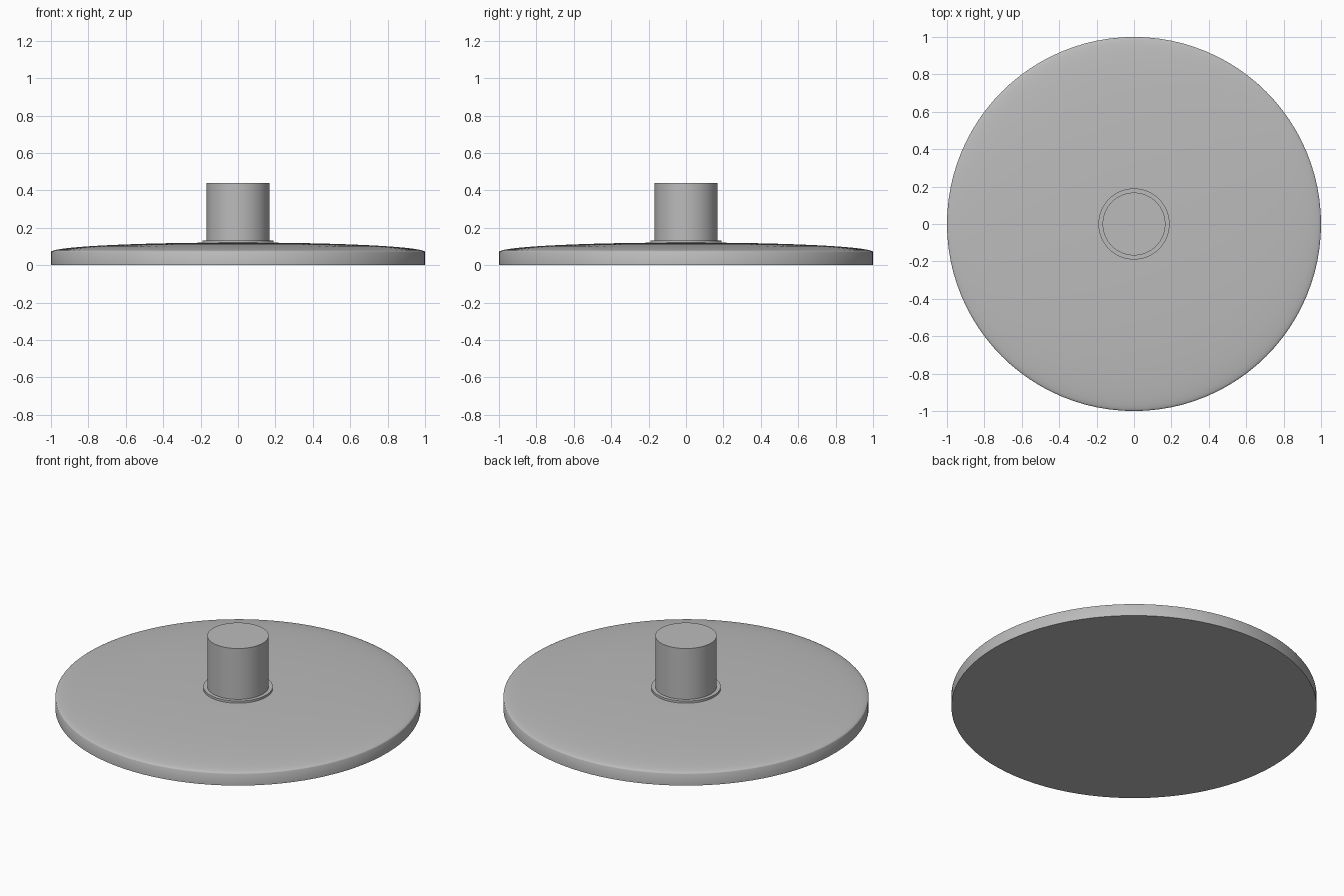
import bpy, math

if "Cube" in bpy.data.objects:
    bpy.data.objects.remove(bpy.data.objects["Cube"], do_unlink=True)

SEGMENTS = 96

grey = bpy.data.materials.new("plain grey")
grey.use_nodes = True
colour = (0.5, 0.5, 0.5, 1)
grey.diffuse_color = colour
grey.node_tree.nodes["Principled BSDF"].inputs["Base Color"].default_value = colour


def finish(obj):
    """Apply the material and smooth shading with sharp rims."""
    obj.data.materials.append(grey)
    bpy.ops.object.select_all(action="DESELECT")
    obj.select_set(True)
    bpy.context.view_layer.objects.active = obj
    bpy.ops.object.shade_smooth_by_angle(angle=math.radians(35))


def lathe(name, profile):
    """Revolve (radius, height) points about z; end points are on the axis."""
    verts, rings, faces = [], [], []
    for r, z in profile:
        count = 1 if r < 1e-5 else SEGMENTS
        rings.append([len(verts) + i for i in range(count)])
        for i in range(count):
            a = math.tau * i / SEGMENTS
            verts.append((r * math.cos(a), r * math.sin(a), z))
    for low, high in zip(rings, rings[1:]):
        for i in range(SEGMENTS):
            j = (i + 1) % SEGMENTS
            if len(low) == 1:
                faces.append((low[0], high[j], high[i]))
            elif len(high) == 1:
                faces.append((low[i], low[j], high[0]))
            else:
                faces.append((low[i], low[j], high[j], high[i]))
    mesh = bpy.data.meshes.new(name)
    mesh.from_pydata(verts, [], faces)
    obj = bpy.data.objects.new(name, mesh)
    bpy.context.collection.objects.link(obj)
    finish(obj)


def cylinder(name, radius, bottom, top):
    bpy.ops.mesh.primitive_cylinder_add(
        vertices=SEGMENTS, radius=radius, depth=top - bottom,
        location=(0, 0, (bottom + top) / 2))
    obj = bpy.context.object
    obj.name = name
    finish(obj)


# Round base with straight rim and shallow elliptical dome
RIM, DOME, STEPS = 0.07, 0.051, 24
dome = [(math.cos(t), RIM + DOME * math.sin(t))
        for t in (math.pi / 2 * i / STEPS for i in range(STEPS + 1))]
lathe("domed_base", [(0, 0), (1, 0)] + dome)

# Thin collar and central post
cylinder("collar", 0.19, 0.10, 0.133)
cylinder("post", 0.168, 0.10, 0.44)
